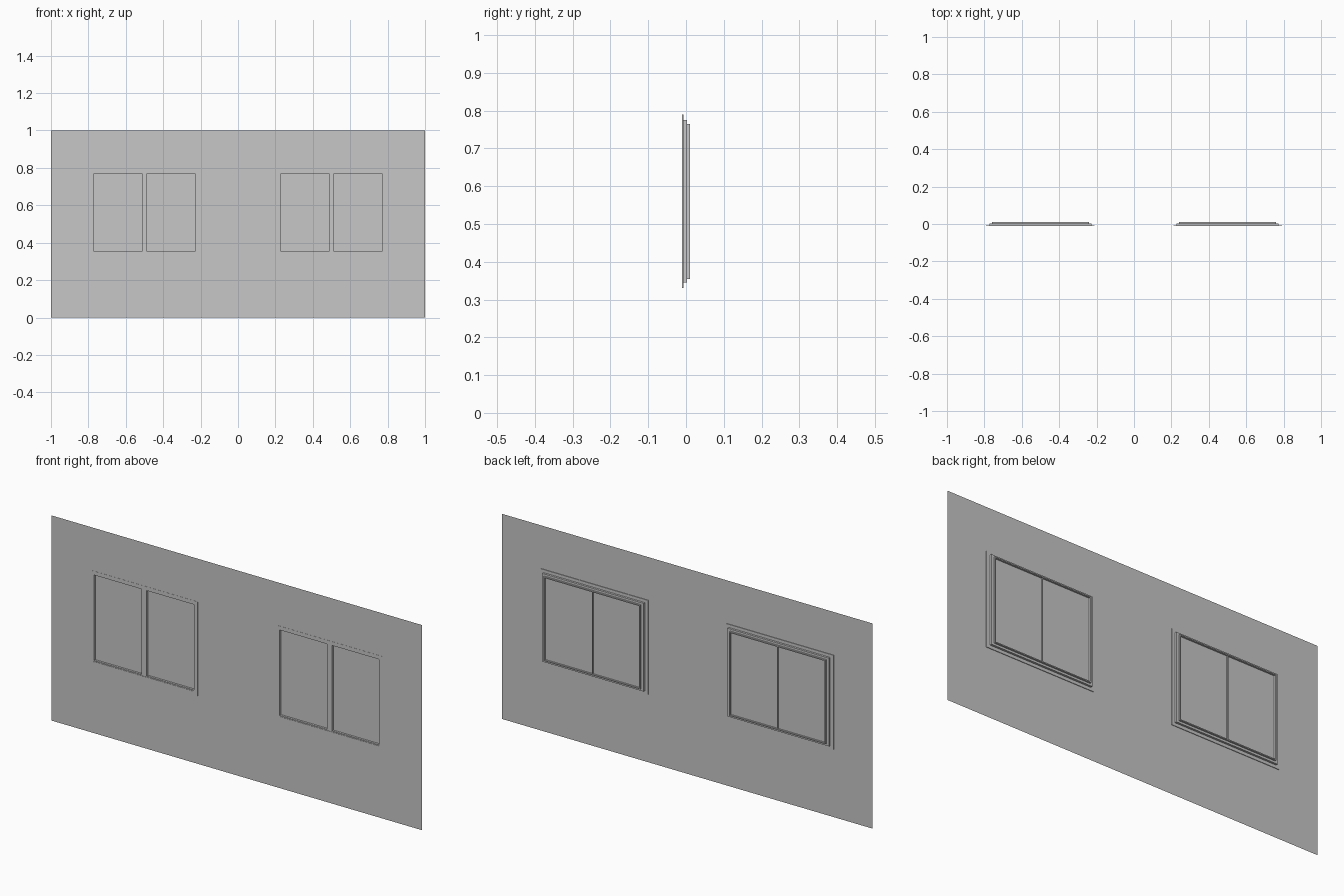
import bpy
import bmesh

if "Cube" in bpy.data.objects:
    bpy.data.objects.remove(bpy.data.objects["Cube"], do_unlink=True)

# One plain light grey for everything
grey = bpy.data.materials.new("light_grey")
grey.use_nodes = True
GREY = (0.57, 0.57, 0.57, 1)
grey.diffuse_color = GREY
grey.node_tree.nodes["Principled BSDF"].inputs["Base Color"].default_value = GREY

WALL_Y = -0.01


def finish(name, bm):
    mesh = bpy.data.meshes.new(name)
    bm.to_mesh(mesh)
    bm.free()
    mesh.materials.append(grey)
    obj = bpy.data.objects.new(name, mesh)
    bpy.context.collection.objects.link(obj)
    return obj


def box(name, x, y, z):
    """Box spanning the (low, high) pair on each axis."""
    bm = bmesh.new()
    bmesh.ops.create_cube(bm, size=1)
    for v in bm.verts:
        v.co = [r[0] if c < 0 else r[1] for c, r in zip(v.co, (x, y, z))]
    return finish(name, bm)


def ring(name, x, z, border, y):
    """Rectangular frame in the xz plane, extruded along y."""
    bm = bmesh.new()
    x_in = (x[0] + border, x[1] - border)
    z_in = (z[0] + border, z[1] - border)
    loops = []
    for (x0, x1), (z0, z1) in ((x, z), (x_in, z_in)):
        corners = ((x0, z0), (x1, z0), (x1, z1), (x0, z1))
        loops.append([bm.verts.new((a, y[0], b)) for a, b in corners])
    outer, inner = loops
    for i in range(4):
        j = (i + 1) % 4
        bm.faces.new((outer[i], outer[j], inner[j], inner[i]))
    ext = bmesh.ops.extrude_face_region(bm, geom=bm.faces[:], use_keep_orig=True)
    for v in ext["geom"]:
        if isinstance(v, bmesh.types.BMVert):
            v.co.y = y[1]
    bmesh.ops.recalc_face_normals(bm, faces=bm.faces)
    return finish(name, bm)


# Thin wall sheet with two openings
bm = bmesh.new()
xs = (-1, -0.77, -0.23, 0.23, 0.77, 1)
zs = (0, 0.348, 0.772, 1)
points = [[bm.verts.new((x, WALL_Y, z)) for z in zs] for x in xs]
for i in range(len(xs) - 1):
    for k in range(len(zs) - 1):
        if k == 1 and i in (1, 3):
            continue
        bm.faces.new((points[i][k], points[i + 1][k],
                      points[i + 1][k + 1], points[i][k + 1]))
finish("wall", bm)

# Two matching sliding windows
for side, cx in (("right", -0.5), ("left", 0.5)):
    def span(half):
        return (cx - half, cx + half)

    ring(side + "_casing", span(0.29), (0.33, 0.79), 0.018, (-0.0108, -0.007))
    ring(side + "_outer_frame", span(0.273), (0.345, 0.775), 0.004, (-0.0105, 0.003))
    ring(side + "_inner_frame", span(0.26), (0.355, 0.765), 0.005, (0.002, 0.011))
    # Glazing set back between the two frames
    box(side + "_glazing", span(0.27), (0.001, 0.003), (0.348, 0.772))
    box(side + "_mullion", span(0.014), (-0.009, 0.002), (0.349, 0.771))
    box(side + "_meeting_rail", span(0.002), (0.002, 0.009), (0.36, 0.76))
    box(side + "_sill", span(0.269), (-0.009, 0.002), (0.348, 0.354))
